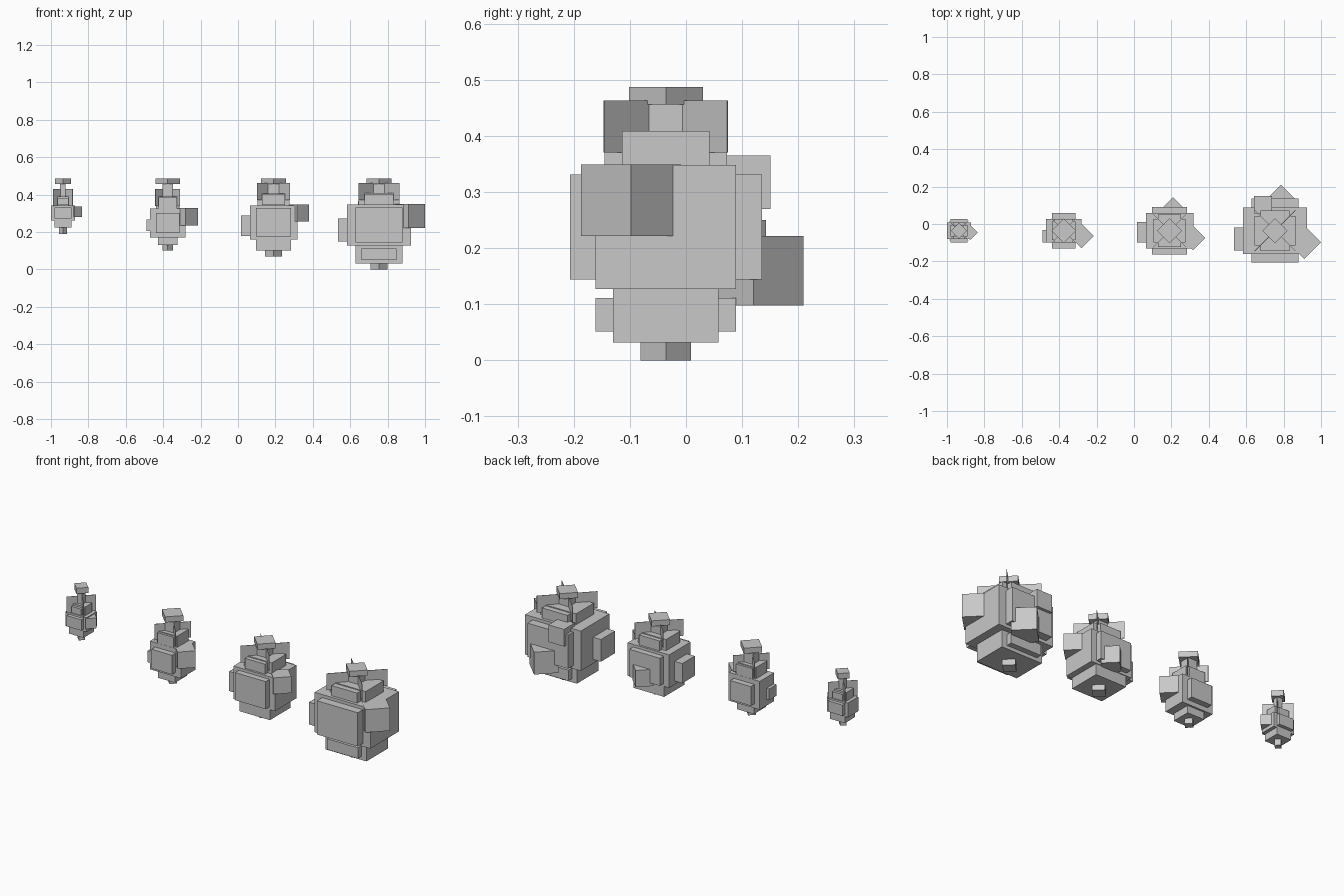
import bpy
from math import radians
from mathutils import Matrix

if "Cube" in bpy.data.objects:
    bpy.data.objects.remove(bpy.data.objects["Cube"], do_unlink=True)

grey = bpy.data.materials.new("plain_grey")
grey.use_nodes = True
grey.diffuse_color = (0.58, 0.58, 0.58, 1)
grey.node_tree.nodes["Principled BSDF"].inputs["Base Color"].default_value = grey.diffuse_color

ROW_Y = -0.036   # all fruits hang on this line
DIAMOND = radians(45)


def block(name, x, y, half_x, half_y, low, high, turn=0):
    """Box given by its centre, half widths and height range."""
    bpy.ops.mesh.primitive_cube_add(size=2)
    obj = bpy.context.object
    obj.name = name
    obj.data.transform(Matrix.Diagonal((half_x, half_y, (high - low) / 2, 1)))
    obj.location = (x, y, (low + high) / 2)
    obj.rotation_euler.z = turn
    obj.data.materials.append(grey)
    return obj


def tier(name, x, long, short, low, high, inset):
    """Two crossed boxes, giving a body with notched corners."""
    block(name + "_wide", x, ROW_Y, long, short, low, high)
    block(name + "_deep", x, ROW_Y, short, long, low + inset, high - inset)


def diamond(name, x, y, reach, low, high):
    """Box turned corner-on; reach is half its diagonal."""
    side = reach * 0.7071
    block(name, x, y, side, side, low, high, DIAMOND)


def top(stage, x, cap, stem, leaf, leaf_low, leaf_high, stem_low):
    """Stem with a cap and two thin crossed leaves."""
    diamond(stage + "_cap", x, ROW_Y, cap, 0.456, 0.487)
    block(stage + "_stem", x, ROW_Y, stem, stem, stem_low, 0.457)
    for side in (-1, 1):
        block(stage + "_leaf", x, ROW_Y, leaf * 1.414, 0.001,
              leaf_low, leaf_high, side * DIAMOND)


# Bud
x = -0.936
top("bud", x, 0.043, 0.015, 0.053, 0.34, 0.43, 0.36)
tier("bud_neck", x, 0.045, 0.03, 0.335, 0.39, 0.01)
tier("bud_body", x, 0.064, 0.045, 0.262, 0.342, 0.01)
block("bud_base", x, ROW_Y, 0.045, 0.045, 0.225, 0.27)
diamond("bud_tip", x, ROW_Y, 0.022, 0.19, 0.226)
diamond("bud_side_lump", -0.875, -0.046, 0.04, 0.28, 0.337)

# Young fruit
x = -0.376
top("young", x, 0.066, 0.028, 0.066, 0.34, 0.43, 0.38)
tier("young_neck", x, 0.062, 0.05, 0.32, 0.39, 0.005)
tier("young_body", x, 0.095, 0.063, 0.17, 0.327, 0.025)
block("young_base", x, ROW_Y, 0.052, 0.052, 0.13, 0.18)
diamond("young_tip", x, ROW_Y, 0.028, 0.1, 0.131)
diamond("young_side_lump", -0.28, -0.065, 0.065, 0.235, 0.328)
block("young_right_lump", -0.455, -0.065, 0.033, 0.033, 0.205, 0.267)

# Half grown fruit
x = 0.19
top("half_grown", x, 0.066, 0.03, 0.088, 0.37, 0.463, 0.4)
tier("half_grown_neck", x, 0.086, 0.062, 0.34, 0.405, 0.005)
tier("half_grown_body", x, 0.127, 0.094, 0.16, 0.343, 0.015)
block("half_grown_base", x, ROW_Y, 0.094, 0.09, 0.1, 0.165)
diamond("half_grown_tip", x, ROW_Y, 0.045, 0.07, 0.101)
diamond("half_grown_side_lump", 0.315, -0.075, 0.065, 0.257, 0.348)
diamond("half_grown_back_lump", 0.209, 0.078, 0.065, 0.157, 0.25)
block("half_grown_right_lump", 0.067, -0.045, 0.051, 0.055, 0.18, 0.289)

# Ripe fruit
x = 0.754
top("ripe", x, 0.066, 0.031, 0.11, 0.37, 0.463, 0.4)
tier("ripe_neck", x, 0.109, 0.078, 0.34, 0.409, 0.005)
tier("ripe_body", x, 0.171, 0.125, 0.127, 0.348, 0.017)
tier("ripe_base", x, 0.125, 0.094, 0.032, 0.13, 0.019)
diamond("ripe_tip", x, ROW_Y, 0.045, 0, 0.033)
diamond("ripe_side_lump", 0.911, -0.098, 0.089, 0.222, 0.349)
diamond("ripe_back_lump", 0.786, 0.12, 0.089, 0.098, 0.222)
block("ripe_upper_back_lump", 0.69, 0.103, 0.048, 0.048, 0.27, 0.365)
block("ripe_right_lump", 0.597, -0.08, 0.062, 0.062, 0.15, 0.273)
